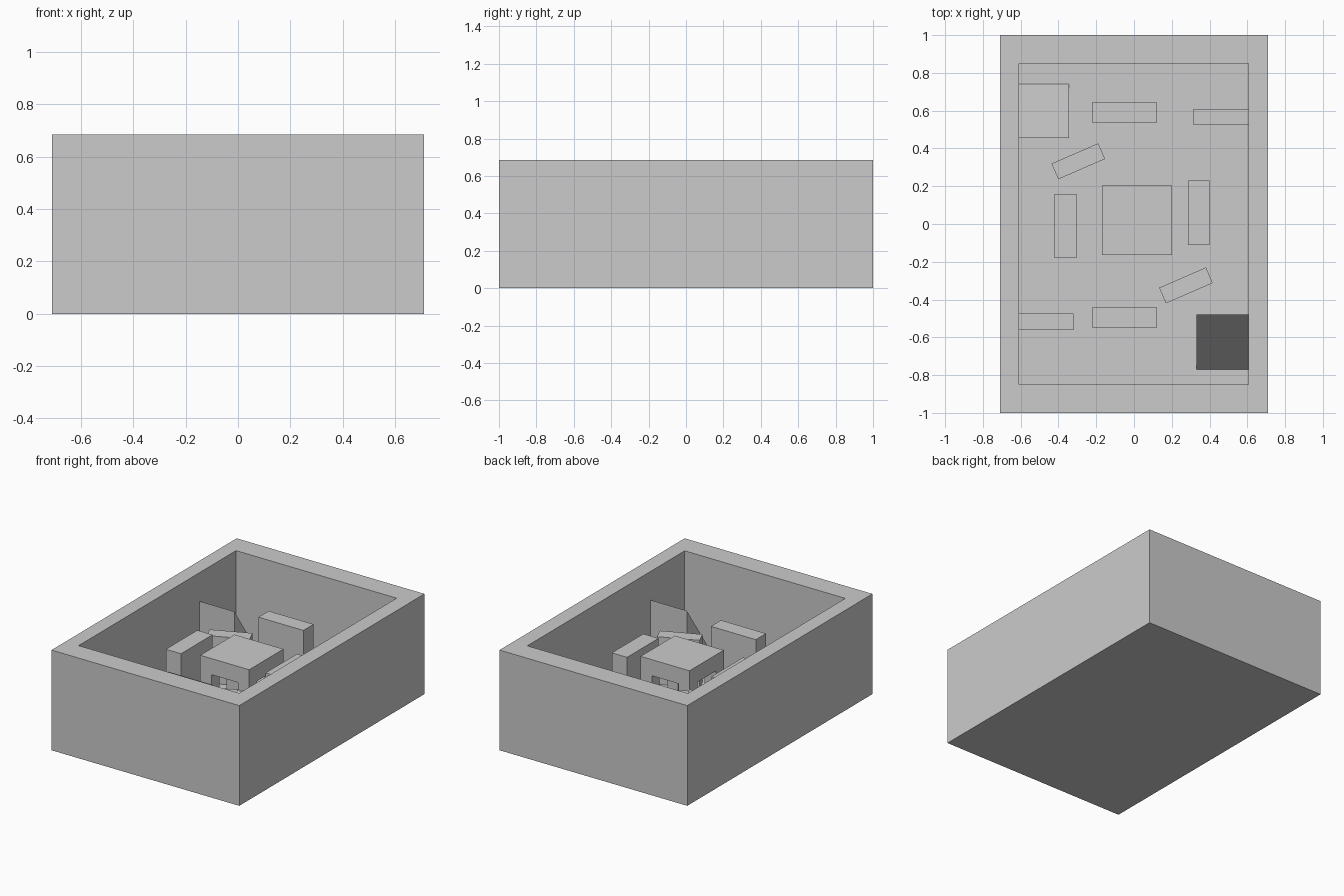
import bpy, bmesh
from math import radians
from mathutils import Matrix, Vector

if "Cube" in bpy.data.objects:
    bpy.data.objects.remove(bpy.data.objects["Cube"], do_unlink=True)

FLOOR = 0.07
RIM = 0.685

grey = bpy.data.materials.new("plain_grey")
grey.use_nodes = True
grey.diffuse_color = (0.6, 0.6, 0.6, 1)
grey.node_tree.nodes["Principled BSDF"].inputs["Base Color"].default_value = (0.6, 0.6, 0.6, 1)


def finish(name, bm):
    bmesh.ops.recalc_face_normals(bm, faces=bm.faces)
    mesh = bpy.data.meshes.new(name)
    bm.to_mesh(mesh)
    bm.free()
    mesh.materials.append(grey)
    obj = bpy.data.objects.new(name, mesh)
    bpy.context.collection.objects.link(obj)
    return obj


def add_box(bm, x0, x1, y0, y1, z0, z1):
    size = Matrix.Diagonal((x1 - x0, y1 - y0, z1 - z0, 1))
    centre = Matrix.Translation(((x0 + x1) / 2, (y0 + y1) / 2, (z0 + z1) / 2))
    return bmesh.ops.create_cube(bm, size=1, matrix=centre @ size)["verts"]


def block(name, x0, x1, y0, y1, top, turn=0):
    bm = bmesh.new()
    verts = add_box(bm, x0, x1, y0, y1, FLOOR, top)
    if turn:
        centre = Vector(((x0 + x1) / 2, (y0 + y1) / 2, 0))
        bmesh.ops.rotate(bm, verts=verts, cent=centre,
                         matrix=Matrix.Rotation(radians(turn), 3, 'Z'))
    return finish(name, bm)


# Arena shell: a solid box whose top face is inset and sunk to the floor
bm = bmesh.new()
add_box(bm, -0.71, 0.71, -1, 1, 0, RIM)
top = max(bm.faces, key=lambda f: f.calc_center_median().z)
bmesh.ops.inset_individual(bm, faces=[top], thickness=0.1)
for v in top.verts:
    v.co.x = 0.605 if v.co.x > 0 else -0.61
    v.co.y = 0.85 if v.co.y > 0 else -0.85
well = bmesh.ops.extrude_discrete_faces(bm, faces=[top])["faces"][0]
for v in well.verts:
    v.co.z = FLOOR
finish("arena_shell", bm)

# Central bunker with passages crossing through it
bunker = block("central_bunker", -0.17, 0.2, -0.165, 0.205, 0.475)
for name, box in (("passage_cutter_lengthwise", (-0.085, 0.115, -0.4, 0.4)),
                  ("passage_cutter_crosswise", (-0.4, 0.4, -0.08, 0.12))):
    bm = bmesh.new()
    add_box(bm, *box, 0, 0.365)
    cutter = finish(name, bm)
    cutter.hide_render = True
    cutter.hide_viewport = True
    cut = bunker.modifiers.new(name, 'BOOLEAN')
    cut.operation = 'DIFFERENCE'
    cut.solver = 'EXACT'
    cut.object = cutter
bpy.context.view_layer.update()
baked = bpy.data.meshes.new_from_object(
    bunker.evaluated_get(bpy.context.evaluated_depsgraph_get()))
bunker.modifiers.clear()
bunker.data = baked
for obj in [o for o in bpy.data.objects if o.name.startswith("passage_cutter")]:
    bpy.data.objects.remove(obj, do_unlink=True)

# Straight cover walls around the bunker
block("back_cover", -0.22, 0.12, 0.535, 0.645, 0.455)
block("front_cover", -0.22, 0.12, -0.55, -0.44, 0.455)
block("right_cover", -0.42, -0.305, -0.18, 0.16, 0.455)
block("left_cover", 0.285, 0.4, -0.11, 0.23, 0.455)

# Stub walls joined to the sides
block("back_stub_wall", 0.315, 0.605, 0.525, 0.61, 0.4)
block("front_stub_wall", -0.61, -0.32, -0.56, -0.475, 0.4)

# Turned cover walls
block("back_angled_cover", -0.43, -0.16, 0.287, 0.377, 0.395, 23.5)
block("front_angled_cover", 0.14, 0.41, -0.37, -0.28, 0.395, 23.5)


# Corner ramps, rising towards the middle of the arena
def ramp(name, x0, x1, y_high, y_low):
    bm = bmesh.new()
    profile = ((y_high, FLOOR), (y_low, FLOOR), (y_high, 0.49))
    face = bm.faces.new([bm.verts.new((x0, y, z)) for y, z in profile])
    side = bmesh.ops.extrude_face_region(bm, geom=[face])["geom"]
    verts = [g for g in side if isinstance(g, bmesh.types.BMVert)]
    bmesh.ops.translate(bm, verts=verts, vec=(x1 - x0, 0, 0))
    finish(name, bm)


ramp("back_ramp", -0.61, -0.345, 0.455, 0.74)
ramp("front_ramp", 0.33, 0.605, -0.48, -0.77)
